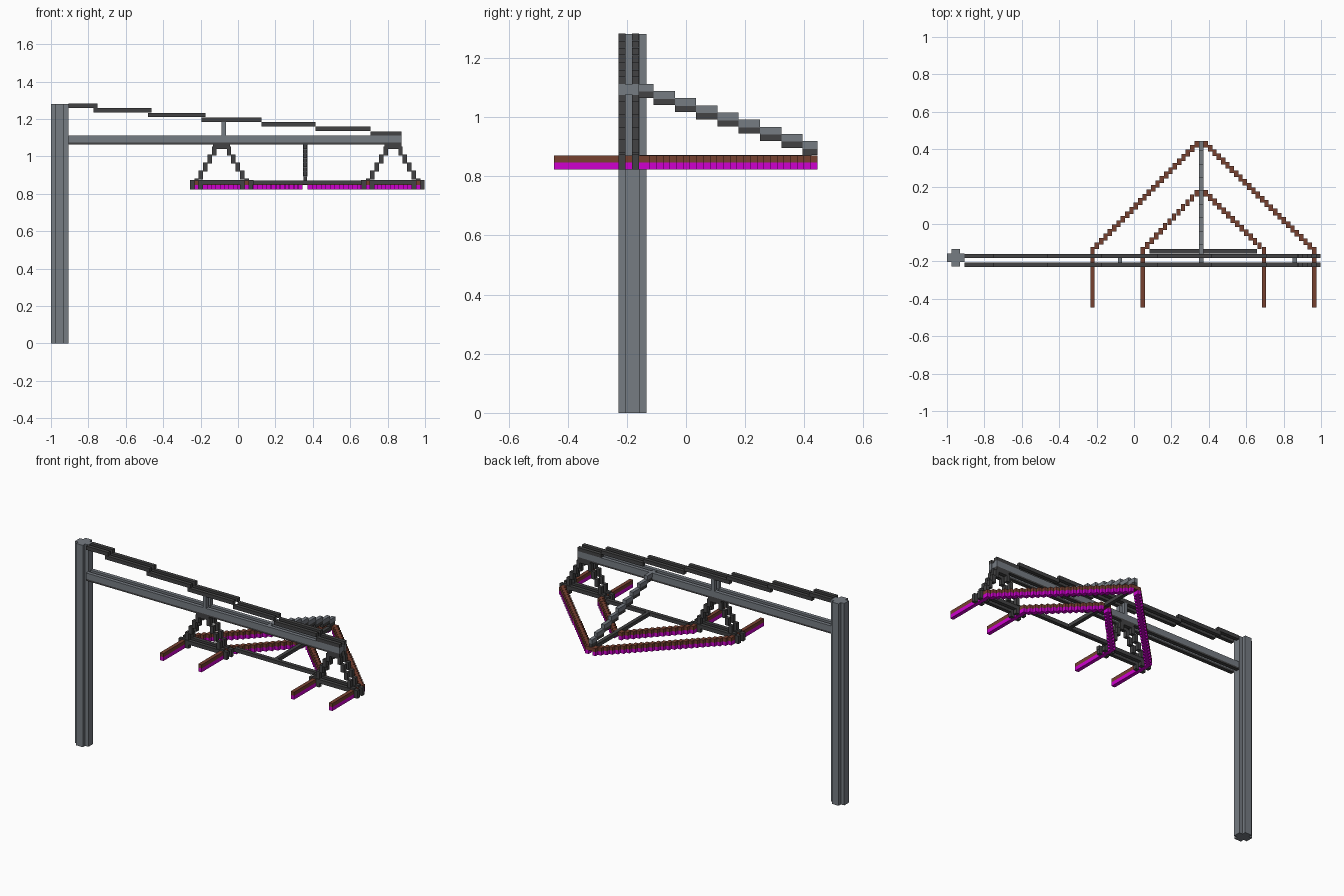
import bpy, bmesh
from mathutils import Matrix, Vector

if "Cube" in bpy.data.objects:
    bpy.data.objects.remove(bpy.data.objects["Cube"])

V = 0.0235                      # basic bar thickness
RAILS = (-0.217, -0.171)        # the two parallel y positions
TRACKS = (-0.222, 0.046, 0.695, 0.963)


def material(name, rgb):
    m = bpy.data.materials.new(name)
    m.use_nodes = True
    m.diffuse_color = (*rgb, 1)
    m.node_tree.nodes["Principled BSDF"].inputs["Base Color"].default_value = (*rgb, 1)
    return m


GREY = material("steel grey", (0.18, 0.20, 0.225))
DARK = material("dark iron", (0.055, 0.055, 0.056))
BROWN = material("rust brown", (0.18, 0.052, 0.03))
MAGENTA = material("magenta", (0.62, 0.0, 0.62))


def span(x0, x1, y0, y1, z0, z1):
    return (x0, x1, y0, y1, z0, z1)


def bar(x0, x1, y, z0, z1, w=V):
    """Box with its y given by centre and width."""
    return (x0, x1, y - w / 2, y + w / 2, z0, z1)


def build(name, boxes, mat):
    bm = bmesh.new()
    for x0, x1, y0, y1, z0, z1 in boxes:
        c = Vector(((x0 + x1) / 2, (y0 + y1) / 2, (z0 + z1) / 2))
        size = Matrix.Diagonal((x1 - x0, y1 - y0, z1 - z0, 1))
        bmesh.ops.create_cube(bm, size=1, matrix=Matrix.Translation(c) @ size)
    me = bpy.data.meshes.new(name)
    bm.to_mesh(me)
    bm.free()
    me.materials.append(mat)
    ob = bpy.data.objects.new(name, me)
    bpy.context.collection.objects.link(ob)
    return ob


# Mast: square section with one notch in every corner
def mast():
    n, h = 0.0235, 0.047
    pts = [(-n, -h), (n, -h), (n, -n), (h, -n), (h, n), (n, n),
           (n, h), (-n, h), (-n, n), (-h, n), (-h, -n), (-n, -n)]
    bm = bmesh.new()
    f = bm.faces.new([bm.verts.new((x - 0.953, y - 0.181, 0)) for x, y in pts])
    top = bmesh.ops.extrude_face_region(bm, geom=[f])["geom"]
    bmesh.ops.translate(bm, vec=(0, 0, 1.28),
                        verts=[v for v in top if isinstance(v, bmesh.types.BMVert)])
    bmesh.ops.recalc_face_normals(bm, faces=bm.faces)
    me = bpy.data.meshes.new("mast")
    bm.to_mesh(me)
    bm.free()
    me.materials.append(GREY)
    bpy.context.collection.objects.link(bpy.data.objects.new("mast", me))


mast()

# Cross beam, with dark strips below and small ties between its halves
build("cross_beam", [bar(-0.906, 0.874, y, 1.074, 1.112) for y in RAILS], GREY)
build("beam_strip", [bar(-0.906, 0.874, y, 1.063, 1.074) for y in RAILS], DARK)
build("beam_ties", [span(x - V / 2, x + V / 2, -0.206, -0.182, 1.076, 1.11)
                    for x in (-0.075, 0.36, 0.86)], GREY)

# Stepped stay running from the mast top down to the beam end
steps = [-0.906, -0.752, -0.462, -0.174, 0.126, 0.414, 0.708, 0.874]
stay = []
for i in range(7):
    z = 1.259 - i * 0.0247
    x0 = steps[i] - (0.02 if 0 < i < 4 else 0)
    stay += [bar(x0, steps[i + 1], y, z, z + V) for y in RAILS]
build("stay", stay, DARK)
build("stay_post", [bar(-0.087, -0.064, y, 1.11, 1.188) for y in RAILS], GREY)

# Two pairs of stepped hangers below the beam
hangers = []
for cx in (-0.088, 0.829):
    for y in RAILS:
        hangers.append(bar(cx - 0.045, cx + 0.045, y, 1.04, 1.064))
        for s in (-1, 1):
            for i in range(5):
                x = cx + s * (0.04 + i * V)
                z = 1.052 - i * 0.0425
                hangers.append(bar(x - V / 2, x + V / 2, y, z - 0.048, z))
build("hangers", hangers, DARK)

# Lower frame: rails, track clamps, rear tie bar and brace to the apex
frame = []
for y in RAILS:
    frame += [bar(a, b, y, 0.849, 0.873) for a, b in ((-0.254, 0.083), (0.658, 0.997))]
    frame += [bar(x + s * V - V / 2, x + s * V + V / 2, y, 0.823, 0.873)
              for x in TRACKS for s in (-1, 1)]
frame.append(span(0.083, 0.658, -0.157, -0.133, 0.849, 0.872))
build("lower_frame", frame, DARK)
build("apex_brace", [span(0.348, 0.371, -0.135, 0.425, 0.849, 0.8715)], DARK)

# Tracks: straight front ends, then stepped diagonals meeting behind
footprint = [(x - V / 2, x + V / 2, -0.447, -0.135) for x in TRACKS]
for x_start, x_end, y_end in ((-0.222, 0.334, 0.427), (0.963, 0.384, 0.427),
                              (0.046, 0.334, 0.165), (0.695, 0.384, 0.165)):
    n = round(abs(x_end - x_start) / V)
    for i in range(n + 1):
        x = x_start + (x_end - x_start) * i / n
        y = -0.14 + (y_end + 0.14) * i / n
        footprint.append((x - V / 2, x + V / 2, y - 0.018, y + 0.018))
caps = [(0.345, 0.373, y - 0.018, y + 0.018) for y in (0.427, 0.165)]
build("track_top", [(*f, 0.847, 0.870) for f in footprint + caps], BROWN)
build("track_base", [(*f, 0.8225, 0.847) for f in footprint], MAGENTA)

# Stepped arm from the beam down to the rear apex
arm, under = [], []
for i in range(9):
    y0 = -0.182 if i == 0 else -0.110 + (i - 1) * 0.072
    y1 = min(-0.110 + i * 0.072, 0.445)
    z = 1.112 - i * 0.0242
    arm.append(span(0.348, 0.371, y0, y1, z - 0.026, z))
    under.append(span(0.3495, 0.3695, y0, y1, z - 0.047, z - 0.026))
build("rear_arm", arm, GREY)
build("rear_arm_underside", under, DARK)
